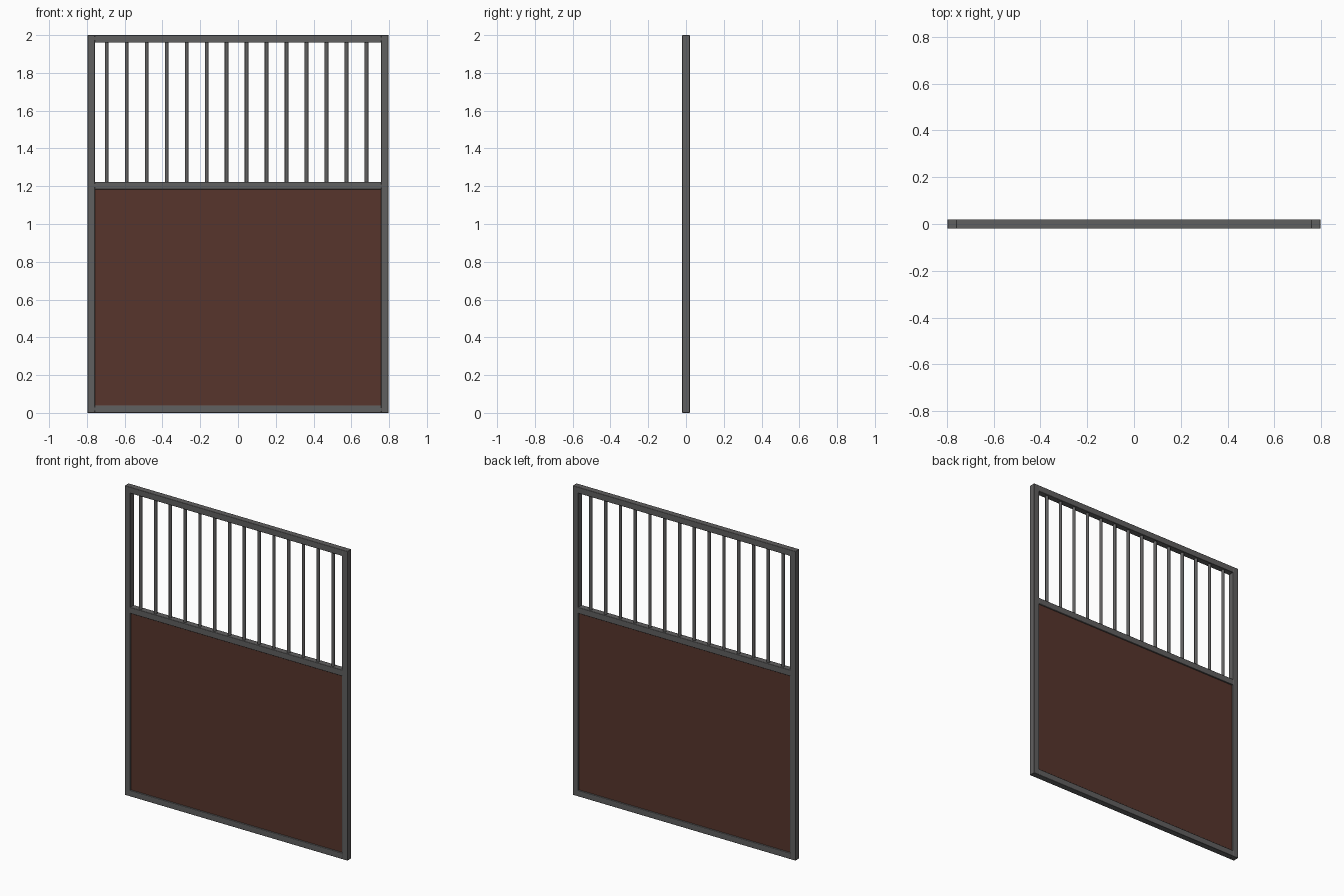
import bpy

if "Cube" in bpy.data.objects:
    bpy.data.objects.remove(bpy.data.objects["Cube"])


def mat(name, rgb):
    m = bpy.data.materials.new(name)
    m.diffuse_color = (*rgb, 1)
    m.use_nodes = True
    m.node_tree.nodes["Principled BSDF"].inputs["Base Color"].default_value = m.diffuse_color
    return m


steel = mat("dark grey steel", (0.118, 0.116, 0.116))
wood = mat("dark brown wood", (0.095, 0.036, 0.025))

W, H, T = 1.594, 2.0, 0.04   # overall width, height, tube size


def box(name, x0, x1, z0, z1, depth, material, bevel=0):
    bpy.ops.mesh.primitive_cube_add(size=1, location=((x0 + x1) / 2, 0, (z0 + z1) / 2))
    o = bpy.context.object
    o.name = name
    o.scale = (x1 - x0, depth, z1 - z0)
    bpy.ops.object.transform_apply(location=False, rotation=False, scale=True)
    o.data.materials.append(material)
    if bevel:
        b = o.modifiers.new("rounded edges", 'BEVEL')
        b.width = bevel
        b.segments = 2
        bpy.ops.object.shade_smooth_by_angle()
    return o


# Square tube frame: two stiles and three rails
inner = W / 2 - T
box("left_stile", -W / 2, -inner, 0, H, T, steel, 0.003)
box("right_stile", inner, W / 2, 0, H, T, steel, 0.003)
for name, z in (("bottom_rail", 0), ("middle_rail", 1.183), ("top_rail", H - T)):
    box(name, -inner - 0.003, inner + 0.003, z, z + T, T, steel, 0.003)

# Wooden infill panel
box("lower_panel", -inner - 0.005, inner + 0.005, T - 0.005, 1.188, 0.024, wood)

# Row of round bars in the upper opening
for i in range(14):
    z0, z1 = 1.215, H - T + 0.005
    bpy.ops.mesh.primitive_cylinder_add(vertices=16, radius=0.01, depth=z1 - z0,
                                        location=(-0.695 + i * 0.1058, 0, (z0 + z1) / 2))
    bar = bpy.context.object
    bar.name = f"upper_bar_{i + 1}"
    bar.data.materials.append(steel)
    bpy.ops.object.shade_smooth_by_angle()
